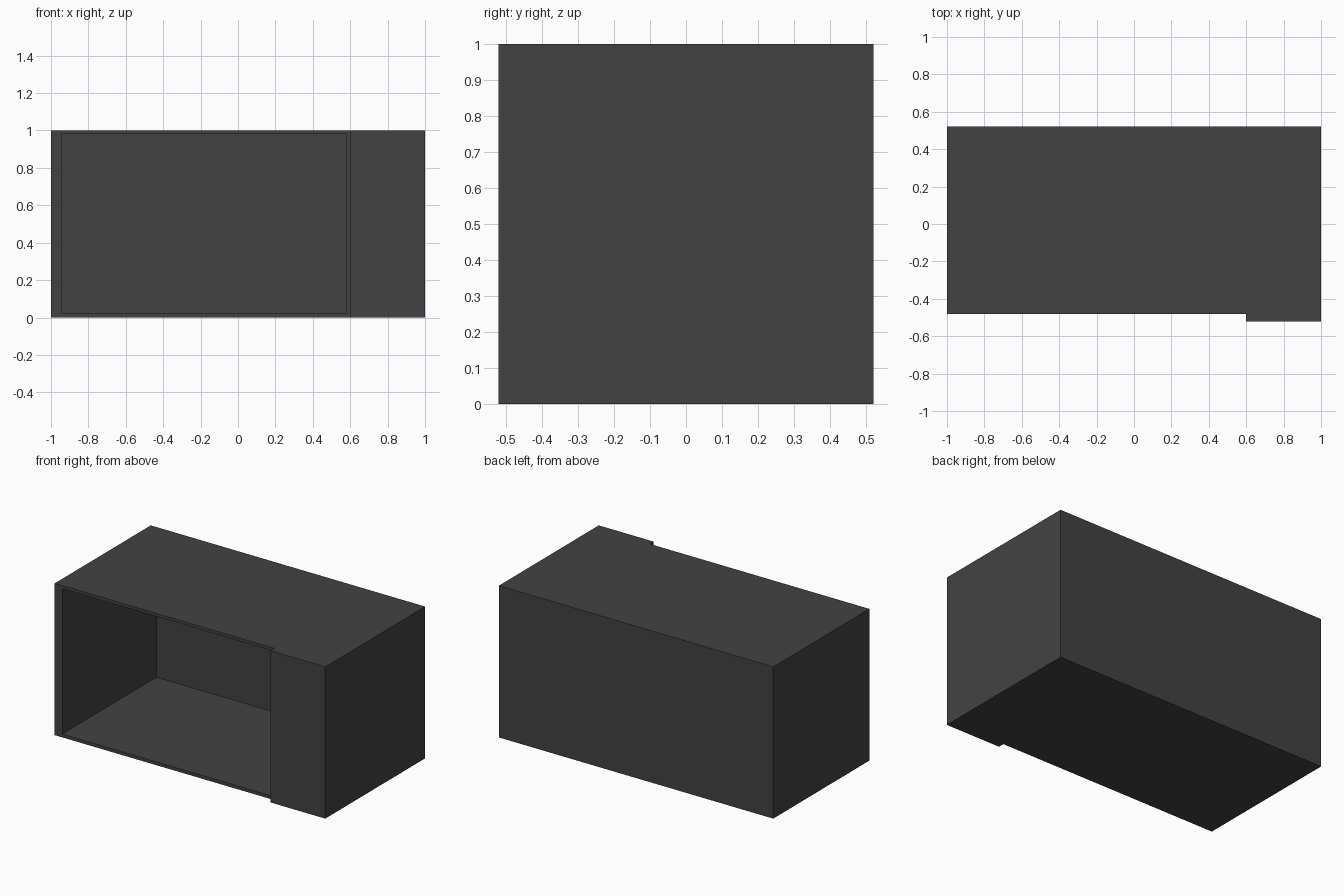
import bpy
import bmesh

if "Cube" in bpy.data.objects:
    bpy.data.objects.remove(bpy.data.objects["Cube"])

grey = bpy.data.materials.new("charcoal_grey")
grey.diffuse_color = (0.055, 0.055, 0.055, 1)
grey.use_nodes = True
grey.node_tree.nodes["Principled BSDF"].inputs["Base Color"].default_value = grey.diffuse_color


def box(bm, lo, hi):
    """Add an axis-aligned box between two corners."""
    verts = bmesh.ops.create_cube(bm, size=1)["verts"]
    for v in verts:
        v.co = [a + (b - a) * (c + 0.5) for a, b, c in zip(lo, hi, v.co)]


def finish(bm, name):
    bmesh.ops.recalc_face_normals(bm, faces=bm.faces)
    mesh = bpy.data.meshes.new(name)
    bm.to_mesh(mesh)
    bm.free()
    mesh.materials.append(grey)
    obj = bpy.data.objects.new(name, mesh)
    bpy.context.collection.objects.link(obj)
    return obj


# Oven housing: box whose front is inset to a rim, then pushed in as a cavity
FRONT, BACK, CAVITY_BACK = -0.48, 0.52, 0.50
bm = bmesh.new()
box(bm, (-1, FRONT, 0), (1, BACK, 1))
bm.normal_update()
front = min(bm.faces, key=lambda f: f.calc_center_median().y)
bmesh.ops.inset_individual(bm, faces=[front], thickness=0.1)
for v in front.verts:
    v.co.x = -0.945 if v.co.x < 0 else 0.58
    v.co.z = 0.022 if v.co.z < 0.5 else 0.98
cavity = bmesh.ops.extrude_discrete_faces(bm, faces=[front])["faces"][0]
for v in cavity.verts:
    v.co.y = CAVITY_BACK
finish(bm, "oven_housing")

# Raised control panel on the right of the front
bm = bmesh.new()
box(bm, (0.6, -0.52, 0), (1, FRONT, 1))
finish(bm, "control_panel")
